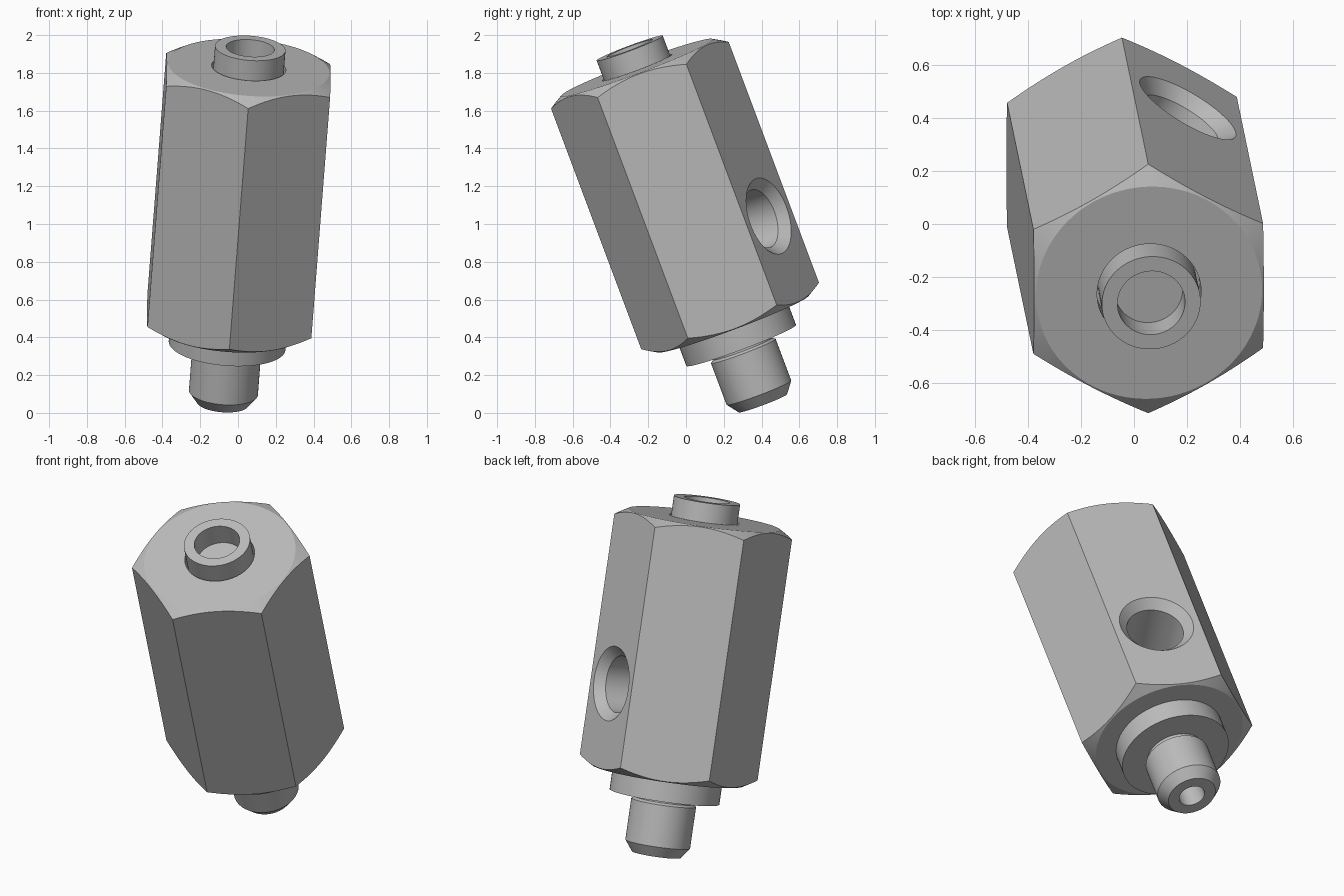
import bpy, bmesh, math
from mathutils import Vector, Matrix

cube = bpy.data.objects.get("Cube")
if cube:
    bpy.data.objects.remove(cube, do_unlink=True)

# Single metal colour
metal = bpy.data.materials.new("grey metal")
metal.use_nodes = True
metal.diffuse_color = (0.5, 0.5, 0.5, 1)
metal.node_tree.nodes["Principled BSDF"].inputs["Base Color"].default_value = (0.5, 0.5, 0.5, 1)

# Tilted frame: z runs up the fitting axis, origin at the top of the tube
axis = Vector((0.078, -0.375, 1)).normalized()
back = Vector((0, 1, 0.375)).normalized()
side = back.cross(axis).normalized()
TILT = Matrix((side, back, axis)).transposed().to_4x4()
TILT.translation = Vector((0.065, -0.298, 1.931))


def lathe(name, profile, steps=64, start=0.0, closed=False, place=Matrix()):
    """Revolve (radius, height) points about the local z axis."""
    bm = bmesh.new()
    rings = []
    for i in range(steps):
        a = start + math.tau * i / steps
        rings.append([bm.verts.new((r * math.cos(a), r * math.sin(a), z)) for r, z in profile])
    n = len(profile)
    for i in range(steps):
        p, q = rings[i], rings[(i + 1) % steps]
        for j in range(n if closed else n - 1):
            k = (j + 1) % n
            bm.faces.new((p[j], q[j], q[k], p[k]))
    bmesh.ops.remove_doubles(bm, verts=bm.verts, dist=1e-5)
    bmesh.ops.dissolve_degenerate(bm, edges=bm.edges, dist=1e-6)
    bmesh.ops.recalc_face_normals(bm, faces=bm.faces)
    mesh = bpy.data.meshes.new(name)
    bm.to_mesh(mesh)
    bm.free()
    mesh.materials.append(metal)
    obj = bpy.data.objects.new(name, mesh)
    bpy.context.collection.objects.link(obj)
    obj.matrix_world = TILT @ place
    return obj


def combine(target, cutter, operation):
    """Apply a boolean and discard the helper."""
    cutter.hide_render = True
    mod = target.modifiers.new(operation.lower(), 'BOOLEAN')
    mod.operation, mod.object, mod.solver = operation, cutter, 'EXACT'
    bpy.context.view_layer.update()
    bpy.context.view_layer.objects.active = target
    bpy.ops.object.modifier_apply(modifier=mod.name)
    bpy.data.objects.remove(cutter, do_unlink=True)


TOP, BOTTOM = -0.11, -1.562
APOTHEM = 0.435
CORNER = APOTHEM / math.cos(math.pi / 6)

# Hexagonal body, with its ends turned to shallow cones
body = lathe("hex_body", [(0, TOP), (CORNER, TOP), (CORNER, BOTTOM), (0, BOTTOM)],
             steps=6, start=math.pi / 2)
turned = lathe("turning_helper", [
    (0, TOP), (0.428, TOP), (0.53, TOP - 0.06), (0.53, BOTTOM + 0.06),
    (0.428, BOTTOM), (0, BOTTOM)], steps=96)
combine(body, turned, 'INTERSECT')

# Clearance groove around the tube
groove = lathe("groove_helper", [(0, 0.05), (0.197, 0.05), (0.197, -0.2), (0, -0.2)])
combine(body, groove, 'DIFFERENCE')

# Countersunk port in the back left face
port_place = (Matrix.Translation((0, 0, -1.078)) @ Matrix.Rotation(math.radians(60), 4, 'Z')
              @ Matrix.Translation((APOTHEM, 0, 0)) @ Matrix.Rotation(math.pi / 2, 4, 'Y'))
port = lathe("port_helper", [(0, 0.05), (0.26, 0.05), (0.16, -0.05), (0.16, -0.5), (0, -0.5)],
             place=port_place)
combine(body, port, 'DIFFERENCE')

# Bore from the bottom up to the port
bore = lathe("bore_helper", [(0, -1.08), (0.074, -1.08), (0.074, -1.65), (0, -1.65)], steps=48)
combine(body, bore, 'DIFFERENCE')

# Short tube on top
tube = lathe("top_tube", [(0, -0.13), (0.128, -0.13), (0.128, 0), (0.187, 0),
                          (0.187, -0.21), (0, -0.21)])

# Flange, relieved neck and chamfered hollow pin
pin = lathe("flange_and_pin", [
    (0.074, -1.555), (0.31, -1.555), (0.31, -1.685), (0.165, -1.685), (0.165, -1.705),
    (0.183, -1.717), (0.183, -1.953), (0.137, -2.013), (0.074, -2.013)], closed=True)

# Smooth round walls, crisp edges
bpy.ops.object.select_all(action='DESELECT')
for obj in (body, tube, pin):
    obj.select_set(True)
bpy.context.view_layer.objects.active = body
bpy.ops.object.shade_smooth_by_angle(angle=math.radians(22))
